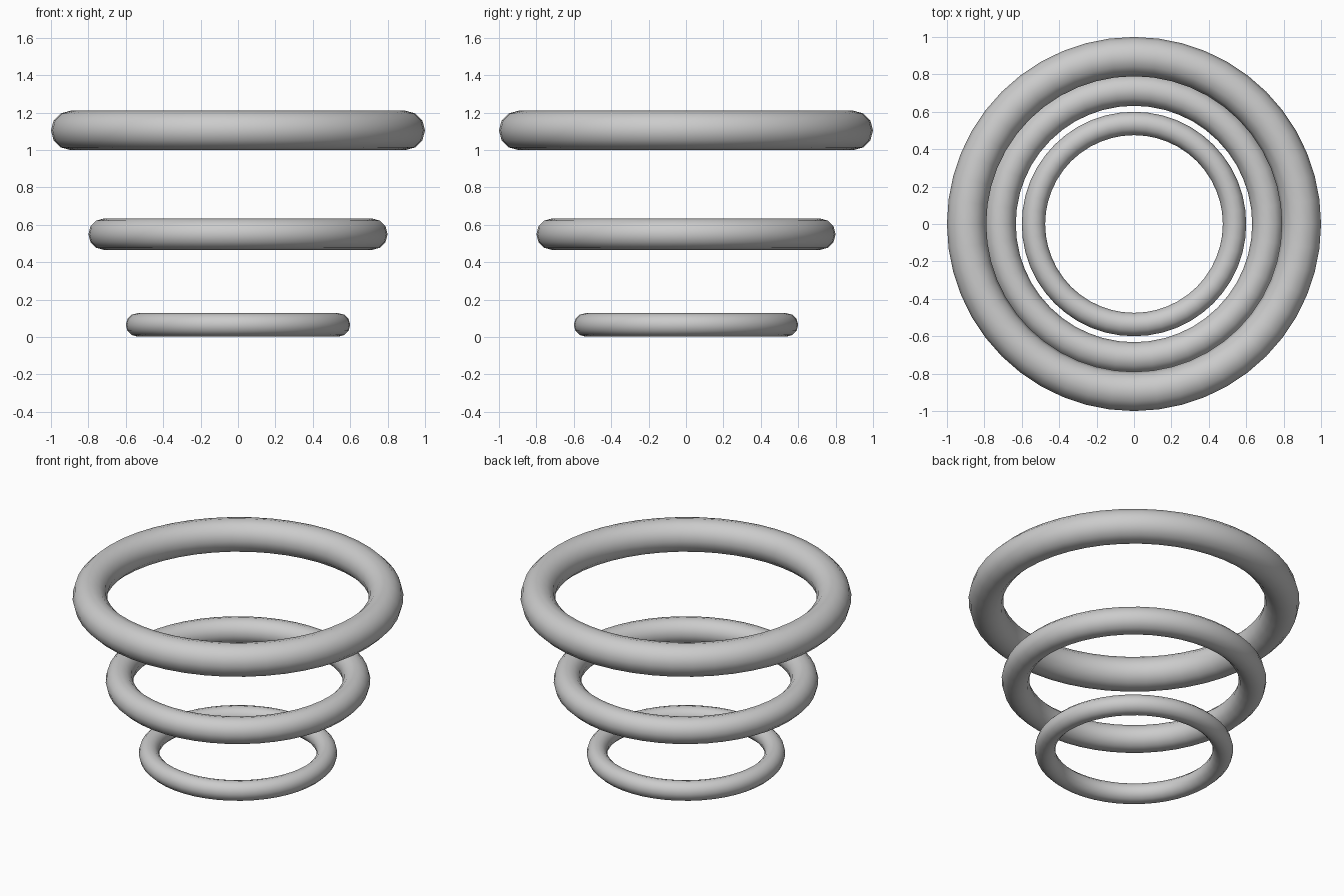
import bpy

if "Cube" in bpy.data.objects:
    bpy.data.objects.remove(bpy.data.objects["Cube"])


def ring(name, outer, tube, z):
    """Smooth horizontal torus given its outer radius, tube radius and height."""
    bpy.ops.mesh.primitive_torus_add(
        major_segments=48, minor_segments=12,
        major_radius=outer - tube, minor_radius=tube, location=(0, 0, z))
    obj = bpy.context.object
    obj.name = name
    bpy.ops.object.shade_smooth()
    return obj


# Three stacked floating rings, widening upward
ring("bottom_ring", 0.60, 0.0625, 0.065)
ring("middle_ring", 0.80, 0.084, 0.55)
ring("top_ring", 1.00, 0.105, 1.105)
